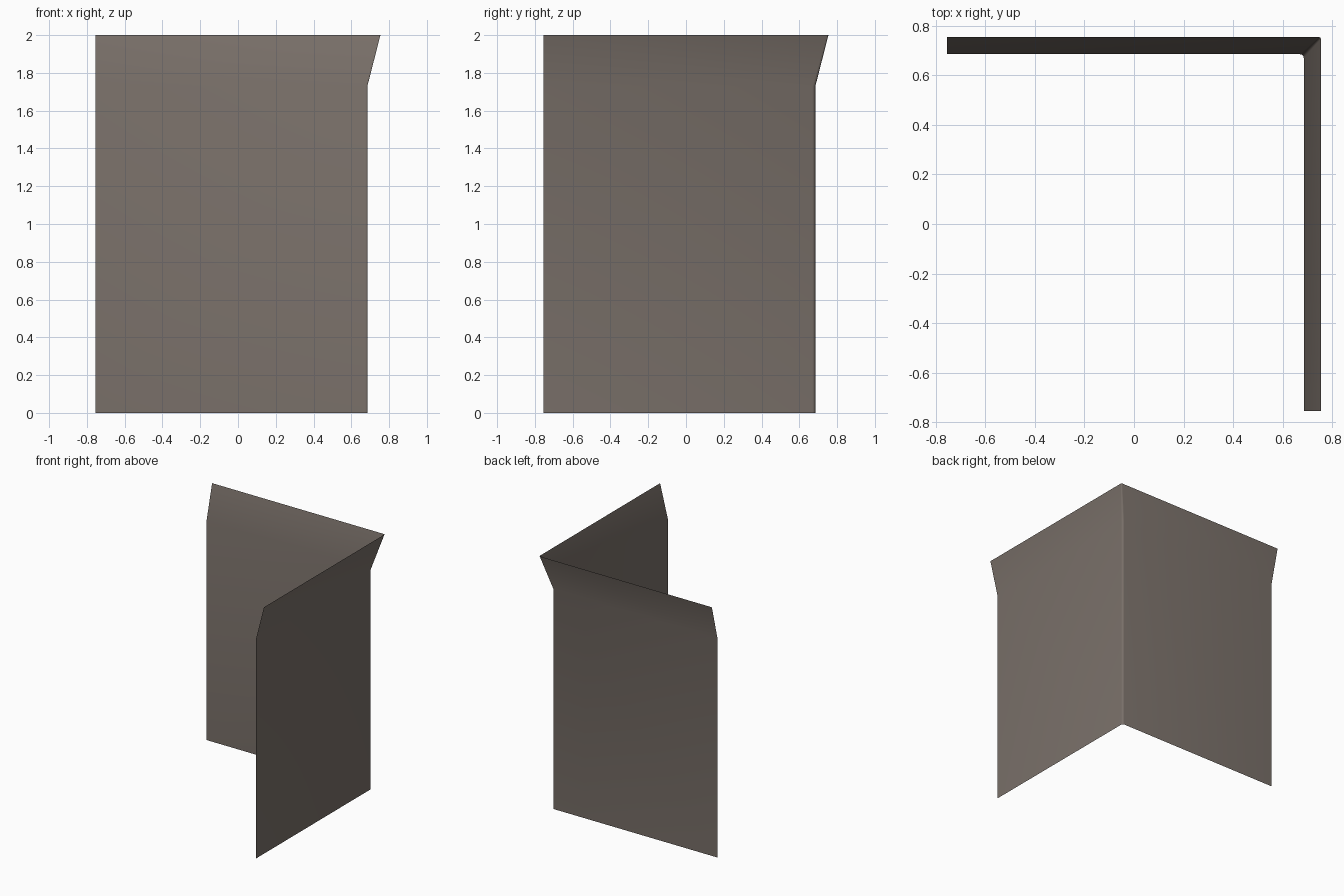
import bpy, bmesh, math

if "Cube" in bpy.data.objects:
    bpy.data.objects.remove(bpy.data.objects["Cube"])

E = 0.754        # outer extent
Z_BEND, Z_TOP = 1.73, 2.0


def corner_path(c, r, steps=3):
    """Plan outline of an L-shaped sheet with a small rounded corner at (c, c)."""
    pts = [(-E, c)]
    for i in range(steps + 1):
        a = math.pi / 2 * (1 - i / steps)
        pts.append((c - r + r * math.cos(a), c - r + r * math.sin(a)))
    return pts + [(c, -E)]


# Thin corner panel: upright walls, then a lip flaring outward
bm = bmesh.new()
rows = []
for c, r, z in ((0.685, 0.016, 0), (0.685, 0.016, Z_BEND), (E, 0.008, Z_TOP)):
    rows.append([bm.verts.new((x, y, z)) for x, y in corner_path(c, r)])
for low, high in zip(rows, rows[1:]):
    for i in range(len(low) - 1):
        bm.faces.new((low[i], high[i], high[i + 1], low[i + 1]))
for f in bm.faces:      # outward side faces away from the centre
    m = f.calc_center_median()
    f.normal_update()
    if f.normal.x * m.x + f.normal.y * m.y < 0:
        f.normal_flip()

mesh = bpy.data.meshes.new("corner_wall_panel")
bm.to_mesh(mesh)
bm.free()
panel = bpy.data.objects.new("corner_wall_panel", mesh)
bpy.context.collection.objects.link(panel)

mat = bpy.data.materials.new("warm grey")
mat.diffuse_color = (0.19, 0.16, 0.14, 1)
mat.use_nodes = True
mat.node_tree.nodes["Principled BSDF"].inputs["Base Color"].default_value = mat.diffuse_color
mesh.materials.append(mat)

bpy.context.view_layer.objects.active = panel
panel.select_set(True)
bpy.ops.object.shade_smooth_by_angle(angle=math.radians(35))
